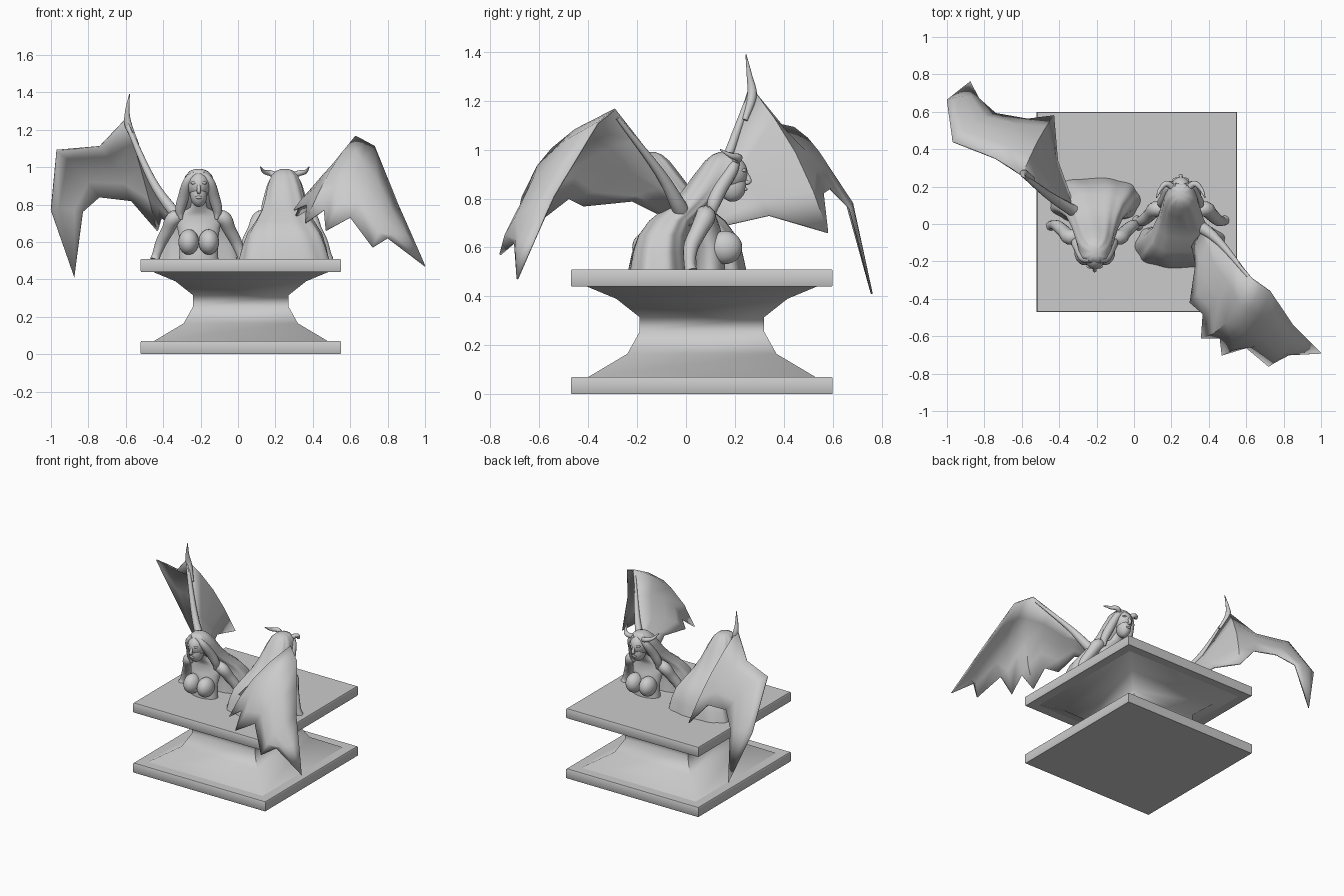
import bpy, bmesh, math
from mathutils import Vector, Matrix

if "Cube" in bpy.data.objects:
    bpy.data.objects.remove(bpy.data.objects["Cube"])

stone = bpy.data.materials.new("grey stone")
stone.diffuse_color = (0.6, 0.6, 0.6, 1)
stone.use_nodes = True
stone.node_tree.nodes["Principled BSDF"].inputs["Base Color"].default_value = stone.diffuse_color


def finish(name, bm, angle=40, mat=None):
    bmesh.ops.recalc_face_normals(bm, faces=bm.faces)
    me = bpy.data.meshes.new(name)
    if mat:
        bm.transform(mat)
    bm.to_mesh(me)
    bm.free()
    me.materials.append(stone)
    for p in me.polygons:
        p.use_smooth = True
    me.set_sharp_from_angle(angle=math.radians(angle))
    ob = bpy.data.objects.new(name, me)
    bpy.context.collection.objects.link(ob)
    return ob


def skin(bm, rings):
    """Join closed rings of points and cap both ends."""
    vs = [[bm.verts.new(p) for p in r] for r in rings]
    n = len(vs[0])
    for a, b in zip(vs, vs[1:]):
        for i in range(n):
            j = (i + 1) % n
            bm.faces.new((a[i], a[j], b[j], b[i]))
    bm.faces.new(vs[0])
    bm.faces.new(vs[-1])


def loft(bm, sections, n=32, wave=0.0, power=1.0):
    """Horizontal oval sections: z, y centre, x radius, y radius."""
    rings = []
    for z, yc, rx, ry in sections:
        ring = []
        for i in range(n):
            a = 2 * math.pi * i / n
            c, s = math.cos(a), math.sin(a)
            w = 1 + wave * math.cos(9 * a + z * 12)
            ring.append((rx * w * math.copysign(abs(c) ** power, c),
                         yc + ry * w * math.copysign(abs(s) ** power, s), z))
        rings.append(ring)
    skin(bm, rings)


def smooth_path(pts, steps=5):
    """Catmull-Rom samples through points with a radius as fourth value."""
    pts = [Vector(p) for p in pts]
    ext = [2 * pts[0] - pts[1]] + pts + [2 * pts[-1] - pts[-2]]
    out = []
    for i in range(len(pts) - 1):
        a, b, c, d = ext[i:i + 4]
        for k in range(steps):
            t = k / steps
            out.append(0.5 * (2 * b + (c - a) * t + (2 * a - 5 * b + 4 * c - d) * t * t
                              + (3 * b - a - 3 * c + d) * t ** 3))
    return out + [pts[-1]]


def tube(bm, pts, n=12, steps=5):
    path = smooth_path(pts, steps)
    rings = []
    for i, p in enumerate(path):
        d = (path[min(i + 1, len(path) - 1)] - path[max(i - 1, 0)]).to_3d().normalized()
        u = d.cross(Vector((0.3, 1, 0.1))).normalized()
        v = d.cross(u)
        rings.append([p.to_3d() + max(p.w, 0.002) * (u * math.cos(k * math.tau / n)
                      + v * math.sin(k * math.tau / n)) for k in range(n)])
    skin(bm, rings)


def ball(bm, centre, radii):
    bmesh.ops.create_uvsphere(bm, u_segments=24, v_segments=14, radius=1,
                              matrix=Matrix.Translation(centre) @ Matrix.Diagonal((*radii, 1)))


def both(x, *rest):
    return [(s * x, *rest) for s in (-1, 1)]


# pedestal: square slabs and a waisted square neck
def square(h, z):
    return [(0.015 + sx * h, 0.065 + sy * h, z)
            for sx, sy in ((-1, -1), (1, -1), (1, 1), (-1, 1))]


for name, z0, z1 in (("base_slab", 0, 0.07), ("top_slab", 0.44, 0.51)):
    bm = bmesh.new()
    skin(bm, [square(0.532, z0), square(0.535, z0 + 0.004),
              square(0.535, z1 - 0.004), square(0.532, z1)])
    finish(name, bm)
bm = bmesh.new()
skin(bm, [square(h, z) for h, z in ((0.465, 0.07), (0.305, 0.165), (0.255, 0.255),
                                    (0.255, 0.315), (0.35, 0.39), (0.47, 0.44))])
finish("pedestal_neck", bm, 60)


# one bust, facing -y
def bust(label, mat, horned):
    bm = bmesh.new()
    loft(bm, [(0.505, -0.09, 0.105, 0.06), (0.6, -0.09, 0.10, 0.06), (0.68, -0.07, 0.115, 0.06),
              (0.735, -0.06, 0.13, 0.05), (0.76, -0.07, 0.09, 0.05), (0.785, -0.09, 0.045, 0.045),
              (0.85, -0.13, 0.04, 0.04)])
    for c in both(0.054, -0.15, 0.60):
        ball(bm, c, (0.055, 0.07, 0.068))
    finish(label + "_torso", bm, 60, mat)
    # head with jaw, nose, brow and lips
    bm = bmesh.new()
    ball(bm, (0, -0.16, 0.905), (0.062, 0.082, 0.075))
    ball(bm, (0, -0.18, 0.855), (0.046, 0.056, 0.068))
    tube(bm, [(0, -0.232, 0.91, 0.008), (0, -0.246, 0.88, 0.011), (0, -0.245, 0.868, 0.011),
              (0, -0.225, 0.863, 0.008)], 8)
    for c in both(0.024, -0.226, 0.915):
        ball(bm, c, (0.02, 0.012, 0.008))
    ball(bm, (0, -0.232, 0.838), (0.018, 0.009, 0.008))
    finish(label + "_head", bm, 60, mat)
    # arms reaching down and outward
    for side, s in (("left", -1), ("right", 1)):
        bm = bmesh.new()
        tube(bm, [(s * x, y, z, r) for x, y, z, r in (
            (0.09, -0.06, 0.735, 0.035), (0.135, -0.07, 0.725, 0.041), (0.165, -0.04, 0.665, 0.035),
            (0.20, -0.01, 0.60, 0.031), (0.225, -0.005, 0.535, 0.024), (0.235, -0.01, 0.505, 0.026))])
        finish(f"{label}_{side}_arm", bm, 60, mat)
    # long hair flowing into the draped back
    bm = bmesh.new()
    loft(bm, [(0.99, -0.15, 0.02, 0.025), (0.98, -0.15, 0.046, 0.05), (0.955, -0.14, 0.07, 0.07),
              (0.90, -0.112, 0.09, 0.085), (0.83, -0.06, 0.105, 0.085), (0.77, 0.0, 0.122, 0.085),
              (0.71, 0.07, 0.155, 0.09), (0.65, 0.105, 0.195, 0.10), (0.58, 0.12, 0.22, 0.11),
              (0.505, 0.125, 0.24, 0.12)], 72, 0.025, 0.8)
    # locks framing the face
    for s in (-1, 1):
        tube(bm, [(s * x, y, z, r) for x, y, z, r in (
            (0.02, -0.19, 0.965, 0.018), (0.06, -0.18, 0.92, 0.025), (0.082, -0.13, 0.84, 0.03),
            (0.10, -0.10, 0.77, 0.026), (0.095, -0.10, 0.72, 0.008))])
    finish(label + "_hair_and_back", bm, 60, mat)
    if horned:
        for side, s in (("left", -1), ("right", 1)):
            bm = bmesh.new()
            tube(bm, [(s * x, y, z, r) for x, y, z, r in (
                (0.035, -0.18, 0.95, 0.018), (0.075, -0.205, 0.967, 0.016),
                (0.11, -0.175, 0.975, 0.011), (0.13, -0.13, 1.0, 0.003))])
            finish(f"{label}_{side}_horn", bm, 60, mat)


bust("front_figure", Matrix.Translation((-0.21, 0, 0)), False)
bust("rear_figure", Matrix.Translation((0.25, 0.01, 0)) @ Matrix.Rotation(math.pi, 4, 'Z'), True)


# wing membrane between a leading and a trailing edge
def resample(pts, n):
    out = []
    for i in range(n):
        t = i / (n - 1) * (len(pts) - 1)
        k = min(int(t), len(pts) - 2)
        out.append(Vector(pts[k]).lerp(Vector(pts[k + 1]), t - k))
    return out


def wing(name, lead, trail, bulge):
    n = len(trail)
    lead = resample(lead, n)
    bm = bmesh.new()
    rows = []
    for t in (0, 0.25, 0.5, 0.75, 1):
        row = []
        for i in range(n):
            w = math.sin(math.pi * t) * math.sin(math.pi * i / (n - 1))
            row.append(bm.verts.new(lead[i].lerp(Vector(trail[i]), t) + Vector(bulge) * w))
        rows.append(row)
    for a, b in zip(rows, rows[1:]):
        for i in range(n - 1):
            bm.faces.new((a[i], a[i + 1], b[i + 1], b[i]))
    bmesh.ops.remove_doubles(bm, verts=bm.verts, dist=0.0005)
    ob = finish(name, bm, 40)
    m = ob.modifiers.new("thickness", 'SOLIDIFY')
    m.thickness, m.offset = 0.008, 0


bat_lead = [(-0.34, 0.07, 0.77), (-0.46, 0.15, 0.93), (-0.60, 0.26, 1.26), (-0.74, 0.35, 1.11),
            (-0.97, 0.44, 1.09), (-1.0, 0.66, 0.77), (-0.875, 0.76, 0.41)]
wing("bat_wing", bat_lead,
     [(-0.33, 0.12, 0.68), (-0.41, 0.34, 0.73), (-0.43, 0.58, 0.66), (-0.57, 0.56, 0.82),
      (-0.74, 0.59, 0.84), (-0.83, 0.67, 0.76), (-0.875, 0.76, 0.41)], (0, 0.03, 0.03))
feather_lead = [(0.37, -0.01, 0.76), (0.47, -0.10, 0.92), (0.63, -0.29, 1.165),
                (0.73, -0.36, 1.11), (0.85, -0.54, 0.81), (1.0, -0.69, 0.47)]
wing("feather_wing", feather_lead,
     [(0.31, -0.12, 0.74), (0.33, -0.22, 0.79), (0.30, -0.42, 0.77), (0.37, -0.48, 0.80),
      (0.36, -0.61, 0.70), (0.46, -0.61, 0.77), (0.47, -0.70, 0.66), (0.60, -0.66, 0.73),
      (0.72, -0.76, 0.57), (0.80, -0.70, 0.62), (1.0, -0.69, 0.47)], (0, -0.08, 0.05))

# wing bones along the leading edges, and the thumb spike
for name, pts in (
        ("bat_wing_arm", [(-0.28, 0.05, 0.70, 0.035), (-0.35, 0.085, 0.77, 0.03),
                          (-0.46, 0.155, 0.93, 0.022), (-0.59, 0.26, 1.22, 0.012)]),
        ("bat_wing_spike", [(-0.54, 0.24, 1.12, 0.012), (-0.585, 0.27, 1.22, 0.02),
                            (-0.592, 0.26, 1.30, 0.012), (-0.58, 0.245, 1.39, 0.002)]),
        ("feather_wing_arm", [(0.31, 0.0, 0.71, 0.035), (0.38, -0.03, 0.77, 0.032),
                              (0.47, -0.11, 0.91, 0.02), (0.61, -0.28, 1.13, 0.008)])):
    bm = bmesh.new()
    tube(bm, pts)
    finish(name, bm, 60)
